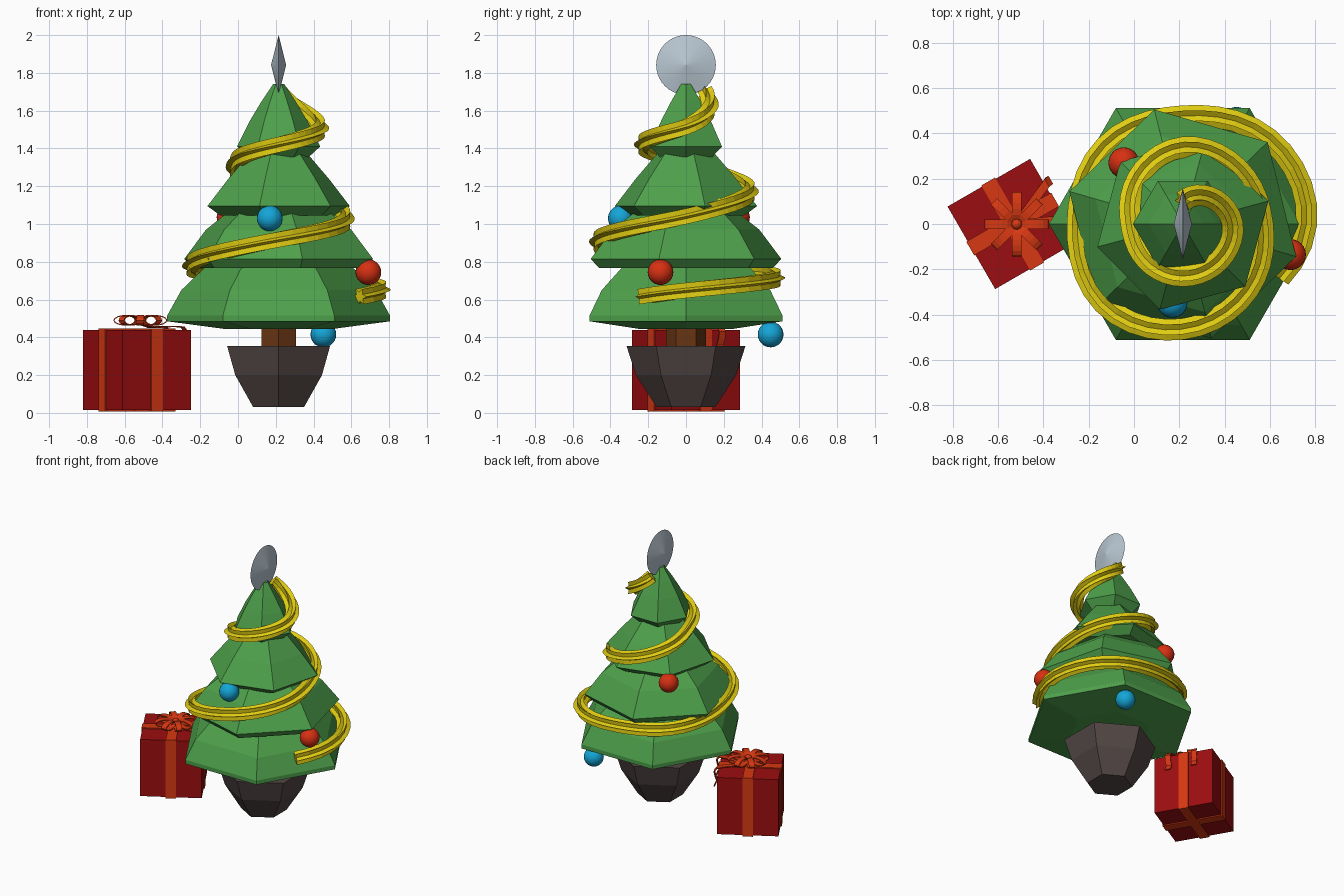
import bpy, bmesh
from math import sin, cos, pi, radians
from mathutils import Matrix, Vector

if "Cube" in bpy.data.objects:
    bpy.data.objects.remove(bpy.data.objects["Cube"])

TX = 0.215                       # tree axis
BOX = Vector((-0.535, 0, 0))     # present centre
TURN = Matrix.Translation(BOX) @ Matrix.Rotation(radians(30), 4, 'Z')


def mat(name, *rgb):
    m = bpy.data.materials.new(name)
    m.diffuse_color = (*rgb, 1)
    m.use_nodes = True
    m.node_tree.nodes["Principled BSDF"].inputs["Base Color"].default_value = m.diffuse_color
    return m


GREEN = mat("needle_green", 0.075, 0.35, 0.07)
YELLOW = mat("garland_yellow", 0.75, 0.61, 0.006)
RED = mat("ornament_red", 0.68, 0.03, 0.006)
BLUE = mat("ornament_blue", 0.007, 0.38, 0.68)
SILVER = mat("silver", 0.48, 0.57, 0.64)
BROWN = mat("trunk_brown", 0.14, 0.035, 0.006)
POT = mat("pot_dark", 0.085, 0.063, 0.06)
WRAP = mat("wrap_red", 0.33, 0.004, 0.005)
RIBBON = mat("ribbon_orange", 0.68, 0.04, 0.006)


def finish(name, bm, material, smooth=False):
    bmesh.ops.recalc_face_normals(bm, faces=bm.faces)
    me = bpy.data.meshes.new(name)
    bm.to_mesh(me)
    bm.free()
    me.materials.append(material)
    for p in me.polygons:
        p.use_smooth = smooth
    ob = bpy.data.objects.new(name, me)
    bpy.context.collection.objects.link(ob)
    return ob


def loft(bm, rings, closed=False):
    """Skin a list of equally long closed rings, capping the ends."""
    vr = [[bm.verts.new(p) for p in r] for r in rings]
    n = len(vr[0])
    pairs = list(zip(vr, vr[1:])) + ([(vr[-1], vr[0])] if closed else [])
    for a, b in pairs:
        for i in range(n):
            bm.faces.new((a[i], a[(i + 1) % n], b[(i + 1) % n], b[i]))
    if not closed:
        bm.faces.new(vr[0][::-1])
        bm.faces.new(vr[-1])


def turned(name, profile, angle, material, sides=6):
    """Low-sided lathe about the tree axis."""
    bm = bmesh.new()
    loft(bm, [[(TX + r * cos(radians(angle) + 2 * pi * i / sides),
                r * sin(radians(angle) + 2 * pi * i / sides), z)
               for i in range(sides)] for r, z in profile])
    return finish(name, bm, material)


# pot, trunk and four branch tiers
turned("pot", [(0.155, 0.03), (0.265, 0.2), (0.315, 0.355)], 90, POT)
turned("trunk", [(0.105, 0.3), (0.105, 0.5)], 90, BROWN)
tiers = [
    (0, [(0.29, 0.445), (0.59, 0.485), (0.59, 0.515), (0.515, 0.65), (0.36, 0.80)]),
    (44, [(0.3, 0.765), (0.475, 0.768), (0.52, 0.815), (0.40, 0.97), (0.27, 1.07)]),
    (15, [(0.2, 1.045), (0.32, 1.045), (0.39, 1.095), (0.275, 1.24), (0.16, 1.37)]),
    (0, [(0.16, 1.355), (0.22, 1.41), (0.15, 1.55), (0.09, 1.65), (0.03, 1.74)]),
]
for k, (ang, prof) in enumerate(tiers):
    turned(f"branch_tier_{k + 1}", prof, ang, GREEN)

# silver lens-shaped topper facing sideways
bm = bmesh.new()
N = 40
rim = [bm.verts.new((TX, 0.158 * cos(2 * pi * i / N), 1.842 + 0.158 * sin(2 * pi * i / N)))
       for i in range(N)]
for s in (-1, 1):
    tip = bm.verts.new((TX + 0.04 * s, 0, 1.842))
    for i in range(N):
        bm.faces.new((rim[i], rim[(i + 1) % N], tip))
finish("topper", bm, SILVER)

# ball ornaments
balls = [((0.69, -0.135, 0.745), RED), ((-0.045, 0.27, 1.035), RED),
         ((0.168, -0.345, 1.03), BLUE), ((0.452, 0.448, 0.415), BLUE)]
for k, (pos, m) in enumerate(balls):
    bm = bmesh.new()
    bmesh.ops.create_uvsphere(bm, u_segments=24, v_segments=14, radius=0.068,
                              matrix=Matrix.Translation(pos))
    finish(f"ball_{k + 1}", bm, m, True)

# garland: star section swept down a spiral (angle, radius, height)
keys = [(90, 0.10, 1.70), (45, 0.17, 1.60), (0, 0.225, 1.51), (-90, 0.23, 1.42),
        (-180, 0.22, 1.33), (-270, 0.345, 1.18), (-360, 0.345, 1.04),
        (-405, 0.41, 0.98), (-450, 0.465, 0.92), (-495, 0.505, 0.84),
        (-540, 0.455, 0.77), (-585, 0.49, 0.74), (-630, 0.465, 0.72),
        (-675, 0.54, 0.69), (-720, 0.56, 0.65), (-749, 0.49, 0.615)]
path = []
for (a0, r0, z0), (a1, r1, z1) in zip(keys, keys[1:]):
    steps = max(2, round((a0 - a1) / 9))
    path += [[a0 + (a1 - a0) * i / steps, r0 + (r1 - r0) * i / steps,
              z0 + (z1 - z0) * i / steps] for i in range(steps)]
path.append(list(keys[-1]))
for _ in range(4):               # relax the kinks
    path = [path[0]] + [[p[0], (o[1] + 2 * p[1] + q[1]) / 4, (o[2] + 2 * p[2] + q[2]) / 4]
                        for o, p, q in zip(path, path[1:], path[2:])] + [path[-1]]
pts = [Vector((TX + r * cos(radians(a)), r * sin(radians(a)), z)) for a, r, z in path]
rings = []
for i, p in enumerate(pts):
    t = (pts[min(i + 1, len(pts) - 1)] - pts[max(i - 1, 0)]).normalized()
    side = t.cross(Vector((0, 0, 1))).normalized()
    up = side.cross(t)
    rings.append([p + (side * cos(pi * j / 6) + up * sin(pi * j / 6))
                  * (0.024 if j % 2 else 0.047) for j in range(12)])
bm = bmesh.new()
loft(bm, rings)
finish("garland", bm, YELLOW)


# present box with two ribbon bands
def block(name, size, z0, material):
    bm = bmesh.new()
    bmesh.ops.create_cube(bm, size=1)
    for v in bm.verts:
        v.co = Vector((v.co.x * size[0], v.co.y * size[1], (v.co.z + 0.5) * size[2] + z0))
    bm.transform(TURN)
    finish(name, bm, material)


block("present_box", (0.42, 0.42, 0.425), 0.015, WRAP)
block("ribbon_band_a", (0.432, 0.07, 0.44), 0.007, RIBBON)
block("ribbon_band_b", (0.07, 0.432, 0.439), 0.0075, RIBBON)


def strip(name, line, width, angle, y0=0, closed=False, fan=0):
    """Thin ribbon along a line in the local xz plane; fan shifts it sideways."""
    bm = bmesh.new()
    line = [Vector((x, 0, z)) for x, z in line]
    n = len(line)
    rings = []
    for i, p in enumerate(line):
        a = line[(i - 1) % n] if closed else line[max(i - 1, 0)]
        b = line[(i + 1) % n] if closed else line[min(i + 1, n - 1)]
        nor = (b - a).cross(Vector((0, 1, 0))).normalized() * 0.003
        mid = y0 + fan * min(1, p.x / 0.215)
        rings.append([p + nor * s + Vector((0, mid + width / 2 * w, 0))
                      for s, w in ((1, -1), (1, 1), (-1, 1), (-1, -1))])
    loft(bm, rings, closed)
    bm.transform(TURN @ Matrix.Translation((0.015, -0.01, 0))
                 @ Matrix.Rotation(radians(angle), 4, 'Z'))
    finish(name, bm, RIBBON)


# bow: eight flat loops, a knot and two hanging tails
for k in range(8):
    loop = [(0.08 - 0.06 * cos(2 * pi * i / 14),
             0.49 + 0.025 * sin(2 * pi * i / 14)) for i in range(14)]
    strip(f"bow_loop_{k + 1}", loop, 0.04, 45 * k + 15, closed=True)
bm = bmesh.new()
bmesh.ops.create_uvsphere(bm, u_segments=16, v_segments=10, radius=0.024,
                          matrix=TURN @ Matrix.Translation((0.015, -0.01, 0.492)))
finish("bow_knot", bm, RIBBON, True)
tail = [(0.0, 0.47), (0.08, 0.452), (0.16, 0.458), (0.205, 0.455), (0.225, 0.43),
        (0.215, 0.39), (0.205, 0.36), (0.225, 0.32)]
for s in (-1, 1):
    strip("bow_tail_" + ("left" if s < 0 else "right"), tail, 0.04, 0, 0, fan=0.095 * s)
